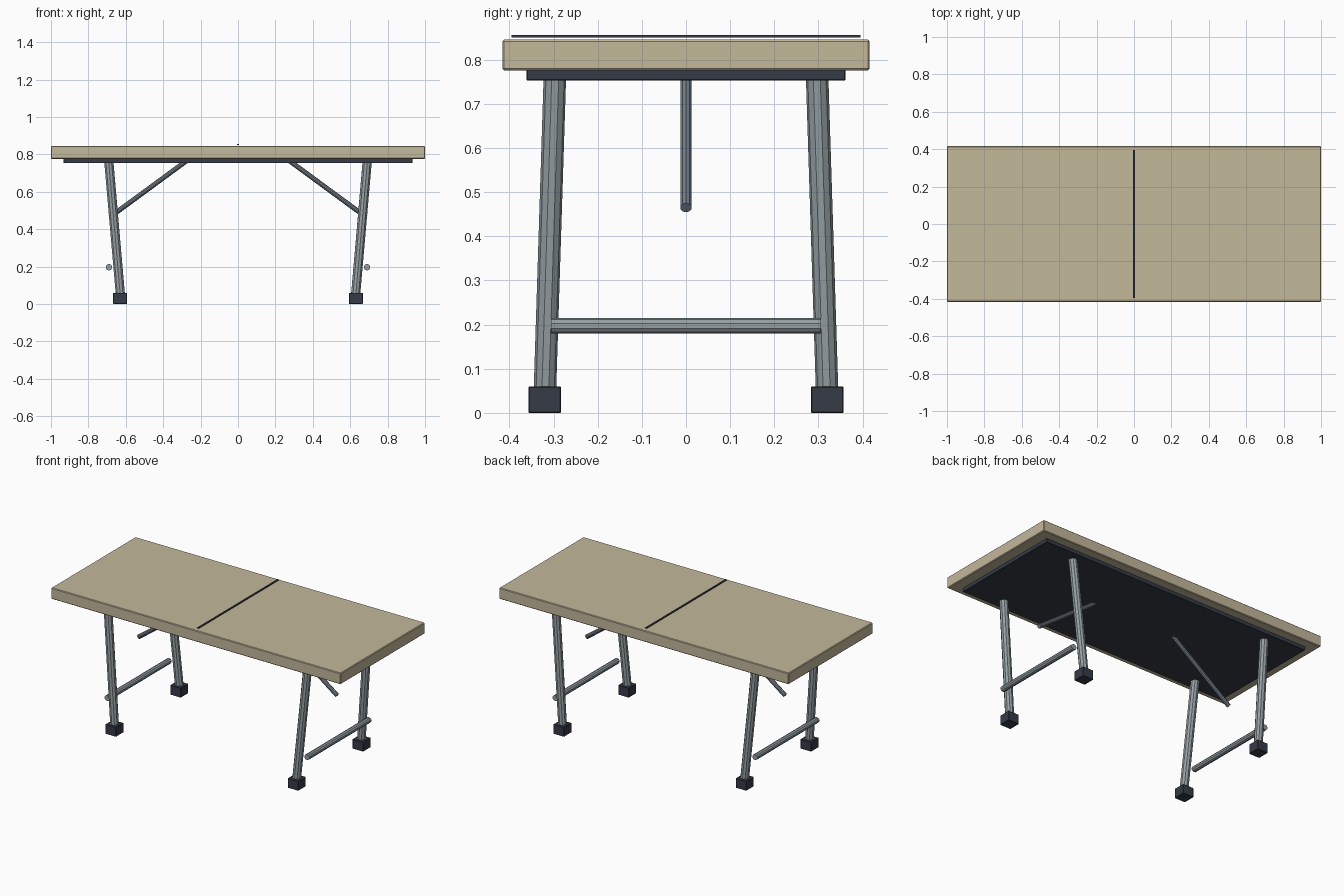
import bpy
from mathutils import Vector

cube = bpy.data.objects.get("Cube")
if cube:
    bpy.data.objects.remove(cube, do_unlink=True)


def material(name, colour):
    m = bpy.data.materials.new(name)
    m.use_nodes = True
    m.diffuse_color = (*colour, 1)
    m.node_tree.nodes["Principled BSDF"].inputs["Base Color"].default_value = (*colour, 1)
    return m


tan = material("tan laminate", (0.55, 0.48, 0.33))
steel = material("grey steel", (0.30, 0.35, 0.37))
brace_steel = material("dark steel", (0.18, 0.22, 0.26))
black = material("dark plastic", (0.036, 0.043, 0.062))


def box(name, centre, size, mat, bevel=0.0):
    bpy.ops.mesh.primitive_cube_add(size=1, location=centre)
    ob = bpy.context.object
    ob.name = name
    ob.scale = size
    bpy.ops.object.transform_apply(location=False, rotation=False, scale=True)
    ob.data.materials.append(mat)
    if bevel:
        mod = ob.modifiers.new("soft edge", "BEVEL")
        mod.width = bevel
        mod.segments = 1
    return ob


def tube(name, start, end, radius, mat, sides=10):
    a, b = Vector(start), Vector(end)
    bpy.ops.mesh.primitive_cylinder_add(vertices=sides, radius=radius,
                                        depth=(b - a).length, location=(a + b) / 2)
    ob = bpy.context.object
    ob.name = name
    ob.rotation_euler = (b - a).to_track_quat("Z", "Y").to_euler()
    ob.data.materials.append(mat)
    return ob


# Top, underside panel and the fold seam just above the surface
box("table_top", (0, 0, 0.811), (2, 0.832, 0.07), tan, 0.004)
box("underside_panel", (0, 0, 0.766), (1.865, 0.722, 0.026), black, 0.002)
box("fold_seam", (0, 0, 0.8535), (0.01, 0.79, 0.005), black)

# Each end: two splayed legs with feet, a cross rail and a diagonal brace
for sx, side in ((1, "left"), (-1, "right")):
    for sy, end in ((-1, "front"), (1, "back")):
        tube(f"{end}_{side}_leg", (sx * 0.628, sy * 0.32, 0.04),
             (sx * 0.691, sy * 0.297, 0.765), 0.0255, steel)
        box(f"{end}_{side}_foot", (sx * 0.63, sy * 0.32, 0.03),
            (0.074, 0.074, 0.06), black, 0.002)
    tube(f"{side}_cross_rail", (sx * 0.69, -0.306, 0.197),
         (sx * 0.69, 0.306, 0.197), 0.0175, steel)
    tube(f"{side}_brace", (sx * 0.685, 0, 0.465), (sx * 0.276, 0, 0.765), 0.013, brace_steel)
